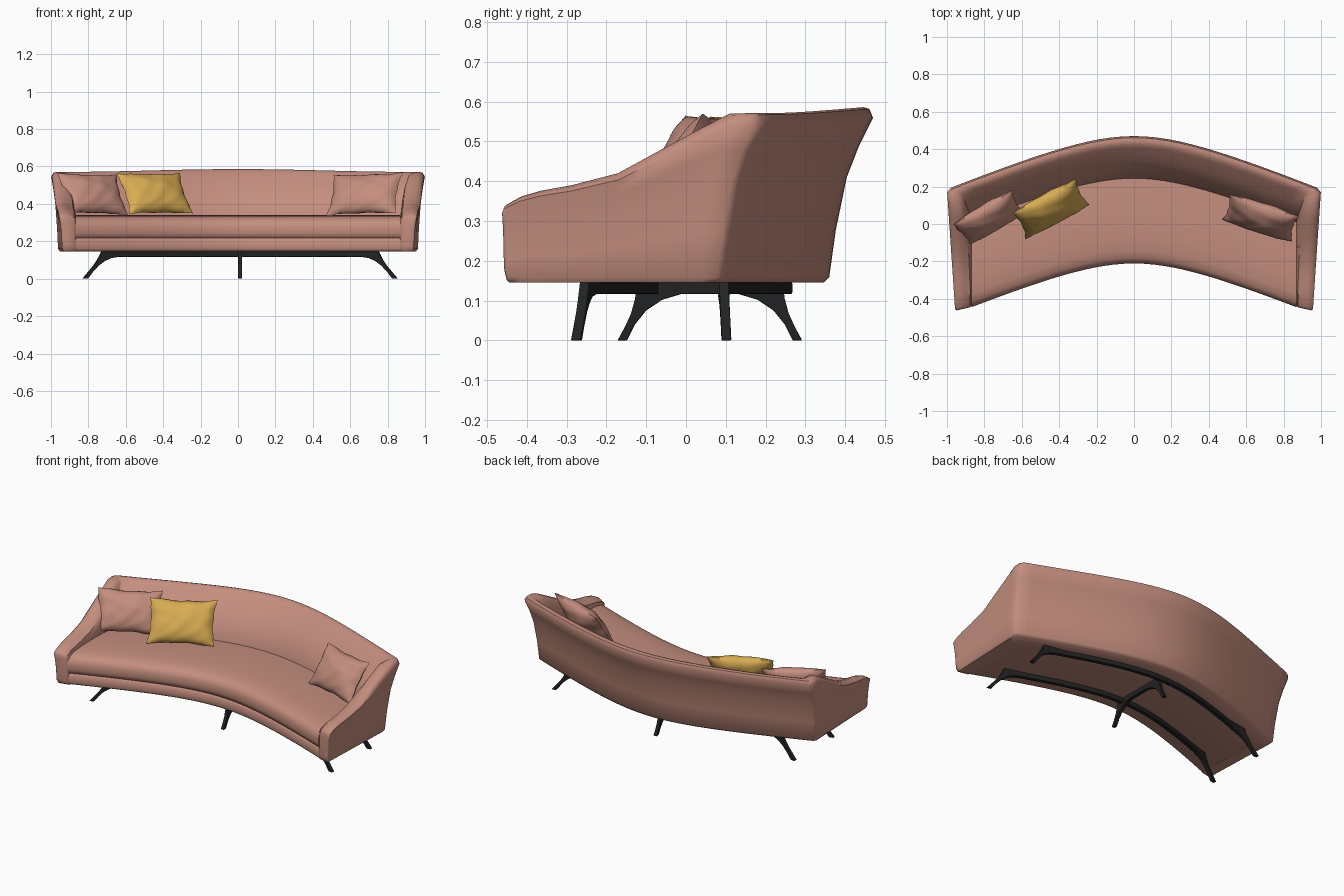
import bpy, bmesh, math
from mathutils import Vector, Matrix

if "Cube" in bpy.data.objects:
    bpy.data.objects.remove(bpy.data.objects["Cube"])


def material(name, rgb):
    m = bpy.data.materials.new(name)
    m.use_nodes = True
    m.diffuse_color = (*rgb, 1)
    m.node_tree.nodes["Principled BSDF"].inputs["Base Color"].default_value = (*rgb, 1)
    return m


ROSE = material("dusty rose fabric", (0.55, 0.27, 0.21))
GOLD = material("mustard fabric", (0.68, 0.41, 0.085))
BLACK = material("black wood", (0.016, 0.016, 0.016))


def finish(name, bm, mat, bevel=0, angle=40):
    bmesh.ops.recalc_face_normals(bm, faces=bm.faces)
    mesh = bpy.data.meshes.new(name)
    bm.to_mesh(mesh)
    bm.free()
    mesh.materials.append(mat)
    ob = bpy.data.objects.new(name, mesh)
    bpy.context.collection.objects.link(ob)
    if bevel:
        mod = ob.modifiers.new("Soft edges", "BEVEL")
        mod.width, mod.segments, mod.angle_limit = bevel, 3, math.radians(50)
    bpy.ops.object.select_all(action="DESELECT")
    ob.select_set(True)
    bpy.context.view_layer.objects.active = ob
    bpy.ops.object.shade_smooth_by_angle(angle=math.radians(angle))


def loft(name, rings, mat, bevel=0, angle=40):
    """Skin closed rings in sequence and cap both ends."""
    bm = bmesh.new()
    rows = [[bm.verts.new(p) for p in ring] for ring in rings]
    n = len(rows[0])
    for a, b in zip(rows, rows[1:]):
        for i in range(n):
            j = (i + 1) % n
            bm.faces.new((a[i], a[j], b[j], b[i]))
    bm.faces.new(rows[0])
    bm.faces.new(rows[-1])
    finish(name, bm, mat, bevel, angle)


def sag(x):
    """How far the sofa's curve falls forward at x."""
    return 0.42 * (math.sqrt(x * x + 0.16) - 0.4)


def mix(a, b, t):
    return a + (b - a) * t


# Upholstered shell: arms and back as one sweep
FLOOR, INNER = 0.145, 0.30


def shell_ring(ob, ot, it, ib, top):
    ob, ot, it, ib = map(Vector, (ob, ot, it, ib))
    pts = [(ob.lerp(ib, 0.12), FLOOR), (ob, FLOOR + 0.014)]
    for f, g in ((0.3, 0.15), (0.6, 0.40), (0.78, 0.68), (0.94, 1)):
        pts.append((ob.lerp(ot, g), mix(FLOOR, top, f)))
    pts += [(ot.lerp(it, 0.15), top - 0.004), (ot.lerp(it, 0.4), top),
            (ot.lerp(it, 0.75), top - 0.006), (it, top - 0.02)]
    for f, g in ((0.73, 0.6), (0.44, 0.26), (0.11, 0.02)):
        pts.append((ib.lerp(it, g), mix(INNER, top, f)))
    pts.append((ib, FLOOR))
    return [Vector((p.x, p.y, z)) for p, z in pts]


half = []
ARM = ((-0.452, 0.345), (-0.42, 0.362), (-0.37, 0.376), (-0.29, 0.39), (-0.17, 0.42),
       (-0.06, 0.478), (0.04, 0.53), (0.12, 0.57), (0.17, 0.571))
for y, top in ARM:
    t = (y + 0.452) / 0.622
    half.append(shell_ring((mix(0.94, 0.962, t), mix(-0.446, 0.078, t)),
                           (mix(0.957, 0.999, t), y),
                           (mix(0.876, 0.915, t), mix(-0.432, 0.14, t)),
                           (0.866, mix(-0.43, 0.0, t)), top))
# rounded front of the arm
centre = sum(half[0], Vector()) / len(half[0])
for scale, push in ((0.94, 0.007), (0.82, 0.007)):
    half.insert(0, [centre + (p - centre) * scale - Vector((0, push, 0))
                    for p in half[0]])
STEPS = 16
for i in range(STEPS + 1):
    s = 1 - i / STEPS
    edge = [(w * s, y - sag(w * s))
            for w, y in ((0.95, 0.36), (0.978, 0.47), (0.915, 0.408), (0.866, 0.24))]
    half.append(shell_ring(*edge, 0.571 + 0.015 * (1 - s * s) ** 2.5))
other = [[Vector((-p.x, p.y, p.z)) for p in ring] for ring in half[-2::-1]]
loft("back_and_arms", half + other, ROSE, angle=50)


# Curved slabs: a (y, z) section carried along the sofa's curve
def slab(name, section, half_x):
    rings = []
    for i in range(33):
        x = mix(-half_x, half_x, i / 32)
        rings.append([(x, y - sag(x), z) for y, z in section])
    loft(name, rings, ROSE, angle=50)


slab("seat_base", ((-0.188, 0.146), (-0.198, 0.150), (-0.203, 0.161), (-0.203, 0.208),
                   (-0.194, 0.218), (0.31, 0.218), (0.31, 0.146)), 0.885)
slab("seat_cushion", ((-0.19, 0.214), (-0.203, 0.220), (-0.211, 0.245), (-0.211, 0.282),
                      (-0.202, 0.306), (-0.182, 0.322), (-0.14, 0.333), (-0.06, 0.339),
                      (0.06, 0.341), (0.16, 0.338), (0.27, 0.332), (0.27, 0.214)), 0.87)

# Leg frames: each station pairs an outer edge point with an inner one
SHIFT = Vector((0.011, 0, 0))


def frame(name, edges, width):
    edges = [(Vector(a) + SHIFT, Vector(b) + SHIFT) for a, b in edges]
    mids = [(a + b) / 2 for a, b in edges]
    rings = []
    for i, (a, b) in enumerate(edges):
        t = mids[min(i + 1, len(mids) - 1)] - mids[max(i - 1, 0)]
        side = Vector((-t.y, t.x, 0)).normalized() * width
        rings.append([a - side, a + side, b + side, b - side])
    loft(name, rings, BLACK, 0.003)


def mirrored(edges, axis):
    flip = Vector((1, 1, 1))
    flip[axis] = -1
    return [(Vector(a) * flip, Vector(b) * flip) for a, b in reversed(edges)]


LEG = ((0.842, 0.0, 0.815, 0.0), (0.815, 0.032, 0.788, 0.036), (0.785, 0.068, 0.757, 0.070),
       (0.765, 0.098, 0.725, 0.094), (0.752, 0.122, 0.69, 0.110), (0.74, 0.146, 0.65, 0.117))
for name, rail_y, splay in (("front_leg_frame", -0.08, 0.025), ("rear_leg_frame", 0.255, 0.07)):
    def spot(x, z):
        return (x, rail_y - sag(x) + splay * max(0, x - 0.68) / 0.16, z)
    leg = [(spot(ox, oz), spot(ix, iz)) for ox, oz, ix, iz in LEG]
    rail = [(spot(x, 0.146), spot(x, 0.117))
            for x in (mix(0.6, -0.6, i / 14) for i in range(15))]
    end = [(Vector((-a[0], *a[1:])), Vector((-b[0], *b[1:]))) for a, b in reversed(leg)]
    frame(name, leg + rail + end, 0.012)

ARCH = ((0.232, 0.0, 0.208, 0.0), (0.213, 0.035, 0.188, 0.040), (0.198, 0.068, 0.16, 0.075),
        (0.188, 0.105, 0.12, 0.102), (0.183, 0.146, 0.07, 0.117))
arm = [((0, oy, oz), (0, iy, iz)) for oy, oz, iy, iz in ARCH]
middle = Vector((0, 0.06, 0))
frame("centre_leg_arch", [(Vector(a) + middle, Vector(b) + middle)
                          for a, b in arm + mirrored(arm, 1)], 0.011)


# Throw pillows: puffed, with pinched corners, a flat hem and soft creases
def pillow(name, mat, place, turn, lean, roll, w, h, puff):
    bm = bmesh.new()
    n = 28
    for sign in (-1, 1):
        grid = {}
        for i in range(n + 1):
            for j in range(n + 1):
                u, v = 2 * i / n - 1, 2 * j / n - 1
                inside = max(0, 1 - (u / 0.96) ** 2) * max(0, 1 - (v / 0.96) ** 2)
                hem = 0 if max(abs(u), abs(v)) > 0.99 else 0.004
                crease = 1 + 0.07 * math.sin(7 * u + 4 * v * v) * math.cos(5 * v - 3 * u)
                x = u * w * (1 - 0.08 * (1 - v * v)) + 0.002 * math.sin(9 * v)
                z = v * h * (1 - 0.09 * (1 - u * u)) + 0.002 * math.sin(8 * u)
                y = sign * (hem + puff * inside ** 0.5 * crease)
                grid[i, j] = bm.verts.new((x, y, z))
        for i in range(n):
            for j in range(n):
                bm.faces.new((grid[i, j], grid[i + 1, j], grid[i + 1, j + 1], grid[i, j + 1]))
    bmesh.ops.remove_doubles(bm, verts=bm.verts, dist=0.0005)
    spin = [Matrix.Rotation(math.radians(a), 4, axis)
            for a, axis in ((turn, "Z"), (-lean, "X"), (roll, "Y"))]
    bm.transform(Matrix.Translation(place) @ spin[0] @ spin[1] @ spin[2])
    finish(name, bm, mat, angle=60)


pillow("mustard_pillow", GOLD, (-0.445, 0.082, 0.456), 28, 36, 0, 0.193, 0.134, 0.058)
pillow("right_rose_pillow", ROSE, (-0.778, 0.03, 0.453), 31, 32, 2, 0.185, 0.128, 0.055)
pillow("left_rose_pillow", ROSE, (0.677, 0.033, 0.453), -19, 33, -2, 0.195, 0.130, 0.056)
